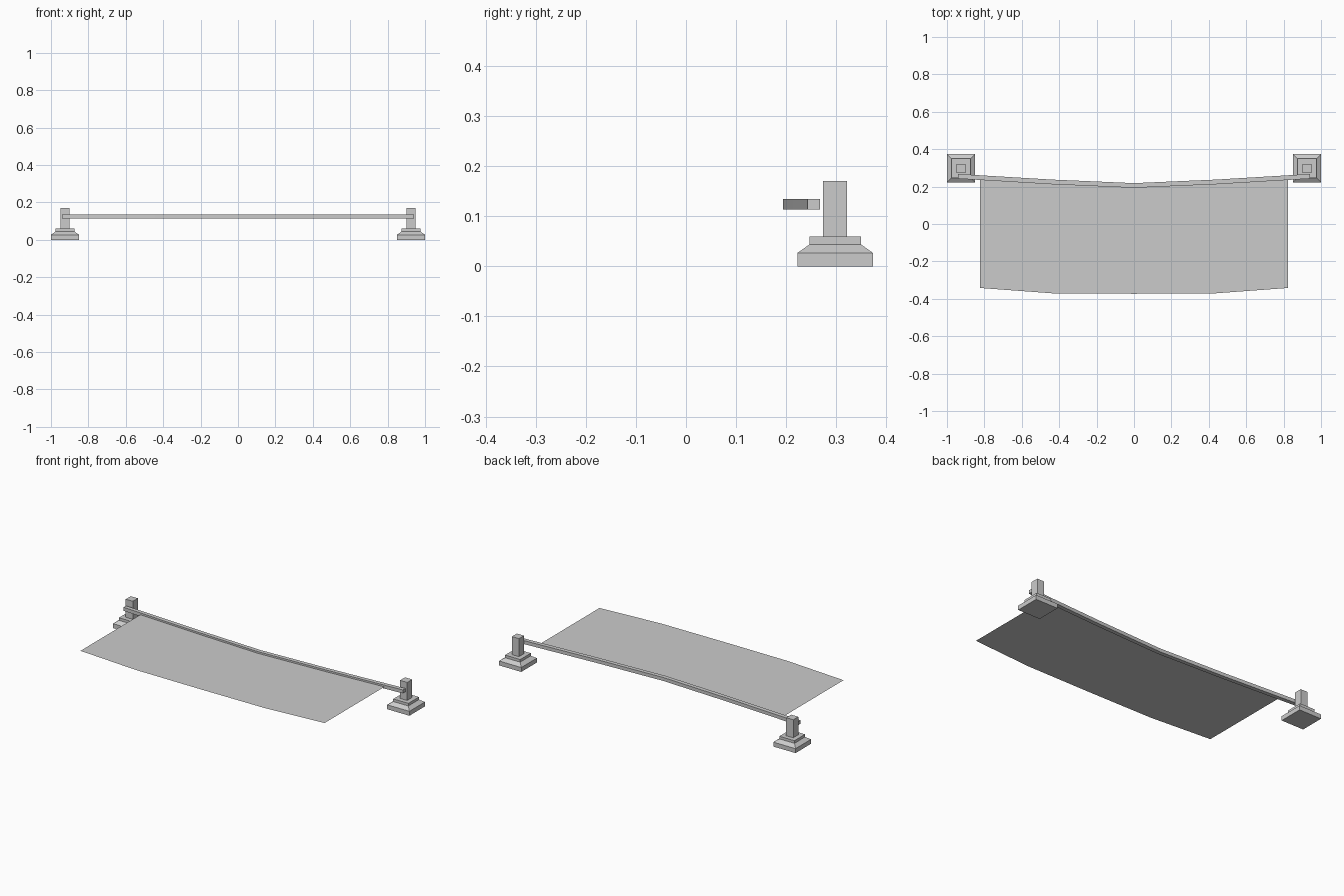
import bpy, bmesh
from mathutils import Vector

cube = bpy.data.objects.get("Cube")
if cube:
    bpy.data.objects.remove(cube, do_unlink=True)

grey = bpy.data.materials.new("light_grey")
grey.use_nodes = True
colour = (0.6, 0.6, 0.6, 1)
grey.diffuse_color = colour
grey.node_tree.nodes["Principled BSDF"].inputs["Base Color"].default_value = colour


def finish(name, bm, fix_normals=True):
    if fix_normals:
        bmesh.ops.recalc_face_normals(bm, faces=bm.faces)
    mesh = bpy.data.meshes.new(name)
    bm.to_mesh(mesh)
    bm.free()
    mesh.materials.append(grey)
    obj = bpy.data.objects.new(name, mesh)
    bpy.context.collection.objects.link(obj)
    return obj


def loft(name, rings):
    """Skin a chain of four-sided rings and cap both ends."""
    bm = bmesh.new()
    loops = [[bm.verts.new(p) for p in ring] for ring in rings]
    for a, b in zip(loops, loops[1:]):
        for i in range(4):
            j = (i + 1) % 4
            bm.faces.new((a[i], a[j], b[j], b[i]))
    bm.faces.new(loops[0])
    bm.faces.new(loops[-1])
    return finish(name, bm)


CORNERS = ((-1, -1), (1, -1), (1, 1), (-1, 1))

# Stepped square posts: (half width, height) profile
PROFILE = [(0.075, 0), (0.075, 0.027), (0.051, 0.044),
           (0.051, 0.06), (0.024, 0.06), (0.024, 0.17)]
for side, label in ((1, "left"), (-1, "right")):
    loft(label + "_post", [[(side * 0.925 + sx * h, 0.298 + sy * h, z)
                            for sx, sy in CORNERS] for h, z in PROFILE])

# Bowed bar in front of the posts: centre line mirrored about x = 0
HALF = [(0, 0.206), (0.44, 0.225), (0.942, 0.255)]
PATH = [(-x, y) for x, y in HALF[:0:-1]] + HALF
loft("bowed_bar", [[(x, y + sy * 0.0125, 0.124 + sz * 0.0105)
                    for sy, sz in CORNERS] for x, y in PATH])

# Thin flat sheet, its back edge following the bar
bm = bmesh.new()
back_edge = [(0.823, 0.247), (0.44, 0.225), (0, 0.206), (-0.44, 0.225), (-0.823, 0.247)]
front_edge = [(-0.823, -0.342), (-0.43, -0.371), (0, -0.373), (0.43, -0.371), (0.823, -0.342)]
bm.faces.new([bm.verts.new(Vector((x, y, 0.124))) for x, y in front_edge + back_edge])
finish("flat_sheet", bm, fix_normals=False)
